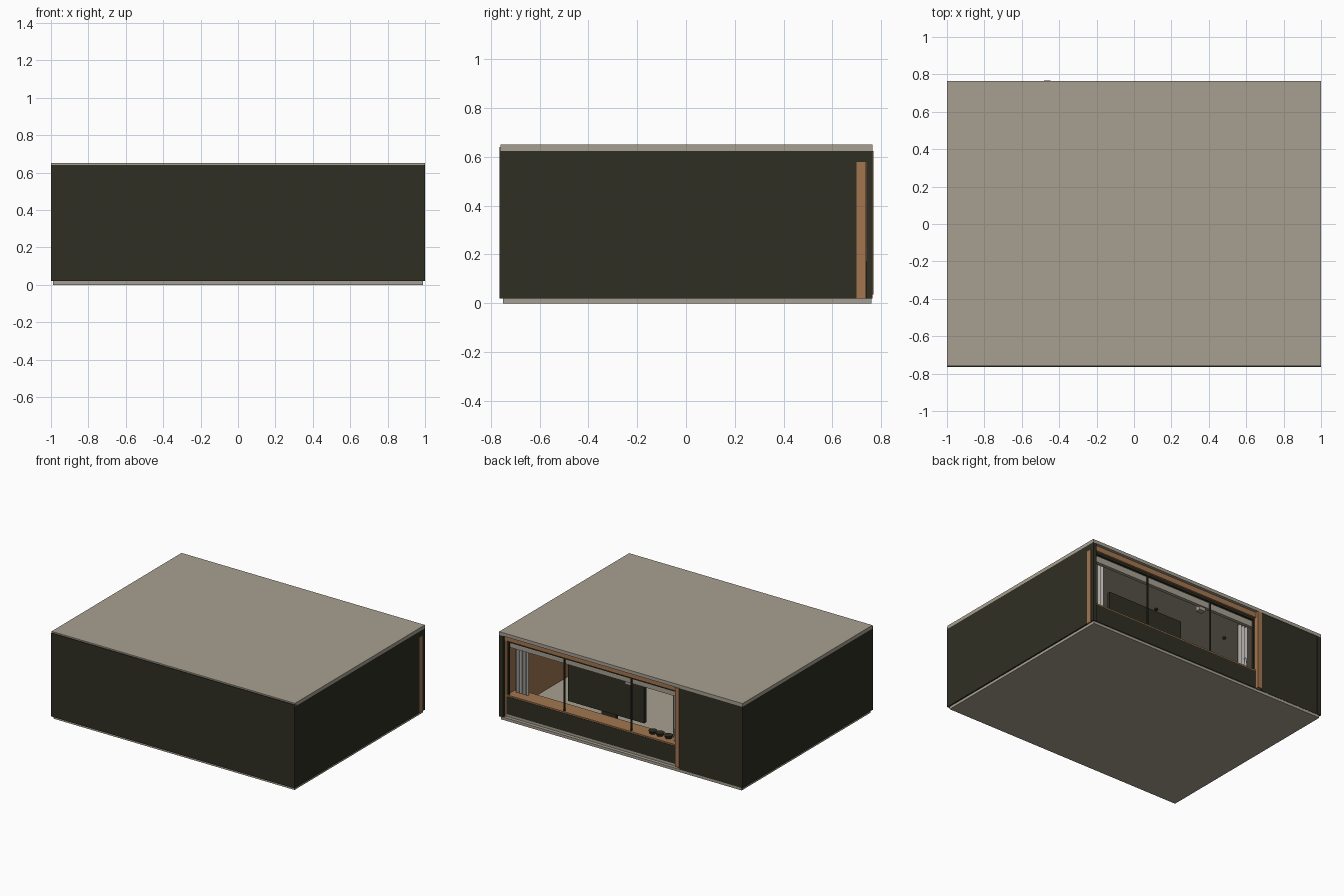
import bpy, bmesh, math

cube = bpy.data.objects.get("Cube")
if cube:
    bpy.data.objects.remove(cube, do_unlink=True)


def material(name, rgb):
    m = bpy.data.materials.new(name)
    m.use_nodes = True
    m.diffuse_color = (*rgb, 1)
    bsdf = m.node_tree.nodes["Principled BSDF"]
    bsdf.inputs["Base Color"].default_value = (*rgb, 1)
    bsdf.inputs["Roughness"].default_value = 0.8
    return m


BEIGE = material("warm_beige", (0.39, 0.35, 0.285))
DARK = material("dark_olive", (0.028, 0.028, 0.017))
WOOD = material("oak_wood", (0.36, 0.18, 0.08))
FABRIC = material("curtain_grey", (0.42, 0.40, 0.37))


def add_object(name, bm, mat):
    mesh = bpy.data.meshes.new(name)
    bmesh.ops.recalc_face_normals(bm, faces=bm.faces)
    bm.to_mesh(mesh)
    bm.free()
    mesh.materials.append(mat)
    ob = bpy.data.objects.new(name, mesh)
    bpy.context.collection.objects.link(ob)
    return ob


def box(name, mat, xs, ys, zs):
    bm = bmesh.new()
    bmesh.ops.create_cube(bm, size=1)
    for v in bm.verts:
        v.co = [lo + (c + 0.5) * (hi - lo) for c, (lo, hi) in zip(v.co, (xs, ys, zs))]
    return add_object(name, bm, mat)


def cylinder(name, mat, centre, radius, height, top_radius=None):
    bm = bmesh.new()
    bmesh.ops.create_cone(bm, cap_ends=True, segments=20, radius1=radius,
                          radius2=radius if top_radius is None else top_radius, depth=height)
    bmesh.ops.translate(bm, vec=centre, verts=bm.verts)
    return add_object(name, bm, mat)


def curtain(name, x0, x1, folds):
    bm = bmesh.new()
    steps = folds * 8
    rows = []
    for i in range(steps + 1):
        t = i / steps
        x = x0 + (x1 - x0) * t
        y = 0.66 + 0.014 * math.sin(t * folds * math.tau)
        rows.append([bm.verts.new((x, y, z)) for z in (0.185, 0.54)])
    for a, b in zip(rows, rows[1:]):
        bm.faces.new((a[0], b[0], b[1], a[1]))
    ob = add_object(name, bm, FABRIC)
    mod = ob.modifiers.new("thickness", "SOLIDIFY")
    mod.thickness = 0.004


# Base, floor and roof
box("base_slab", BEIGE, (-0.99, 0.99), (-0.75, 0.76), (0, 0.02))
box("floor", BEIGE, (-0.97, 0.96), (-0.74, 0.735), (0.02, 0.04))
box("roof_slab", BEIGE, (-1, 1), (-0.76, 0.765), (0.625, 0.65))

# Outer walls
box("front_wall", DARK, (-1, 1), (-0.765, -0.74), (0.02, 0.64))
box("right_wall", DARK, (-1, -0.97), (-0.74, 0.765), (0.02, 0.625))
box("left_wall", DARK, (0.97, 1), (-0.74, 0.70), (0.02, 0.625))
box("left_wall_header", DARK, (0.97, 1), (0.70, 0.74), (0.58, 0.625))
box("back_corner_post", DARK, (0.97, 1), (0.74, 0.765), (0.02, 0.625))
box("back_wall", DARK, (-0.97, -0.48), (0.735, 0.762), (0.02, 0.625))

# Inner linings
box("left_lining", WOOD, (0.96, 0.97), (-0.73, 0.70), (0.04, 0.624))
box("front_lining", BEIGE, (-0.97, 0.97), (-0.74, -0.73), (0.04, 0.624))
box("right_lining", BEIGE, (-0.97, -0.96), (-0.73, 0.735), (0.04, 0.624))

# Timber surround of the window
box("left_jamb", WOOD, (0.955, 1.0), (0.70, 0.738), (0.02, 0.58))
box("right_jamb", WOOD, (-0.48, -0.447), (0.70, 0.768), (0.035, 0.624))
box("top_beam", WOOD, (-0.447, 0.97), (0.70, 0.745), (0.585, 0.624))
box("window_sill", WOOD, (-0.447, 0.955), (0.62, 0.738), (0.165, 0.182))

# Panel below the window and dark window frame
box("lower_panel", DARK, (-0.447, 0.955), (0.71, 0.74), (0.04, 0.172))
box("frame_top", DARK, (-0.447, 0.955), (0.715, 0.73), (0.57, 0.585))
for i, x in enumerate((0.948, 0.49, -0.06, -0.44)):
    box(f"mullion_{i + 1}", DARK, (x - 0.004, x + 0.004), (0.718, 0.732), (0.18, 0.575))

# Curtain box and curtains
box("curtain_box", BEIGE, (-0.447, 0.955), (0.685, 0.71), (0.525, 0.572))
box("curtain_motor", BEIGE, (-0.04, 0.01), (0.66, 0.70), (0.50, 0.55))
curtain("left_curtain", 0.83, 0.94, 4)
curtain("right_curtain", -0.44, -0.36, 3)

# Screen on a pedestal
box("screen", DARK, (0, 0.625), (0.465, 0.49), (0.13, 0.50))
box("screen_stand", DARK, (0.25, 0.37), (0.44, 0.465), (0.05, 0.3))
box("screen_foot", DARK, (0.2, 0.42), (0.40, 0.50), (0.04, 0.052))

# Small things on the sill
for i, x in enumerate((-0.2, -0.26, -0.33)):
    cylinder(f"sill_bowl_{i + 1}", DARK, (x, 0.675, 0.193), 0.022, 0.022, 0.03)
cylinder("sill_vase", FABRIC, (-0.4, 0.69, 0.23), 0.014, 0.09, 0.008)

# Ceiling lights
for i in range(3):
    cylinder(f"ceiling_light_{i + 1}", DARK, (0.7 - 0.6 * i, 0.35, 0.62), 0.012, 0.01)
